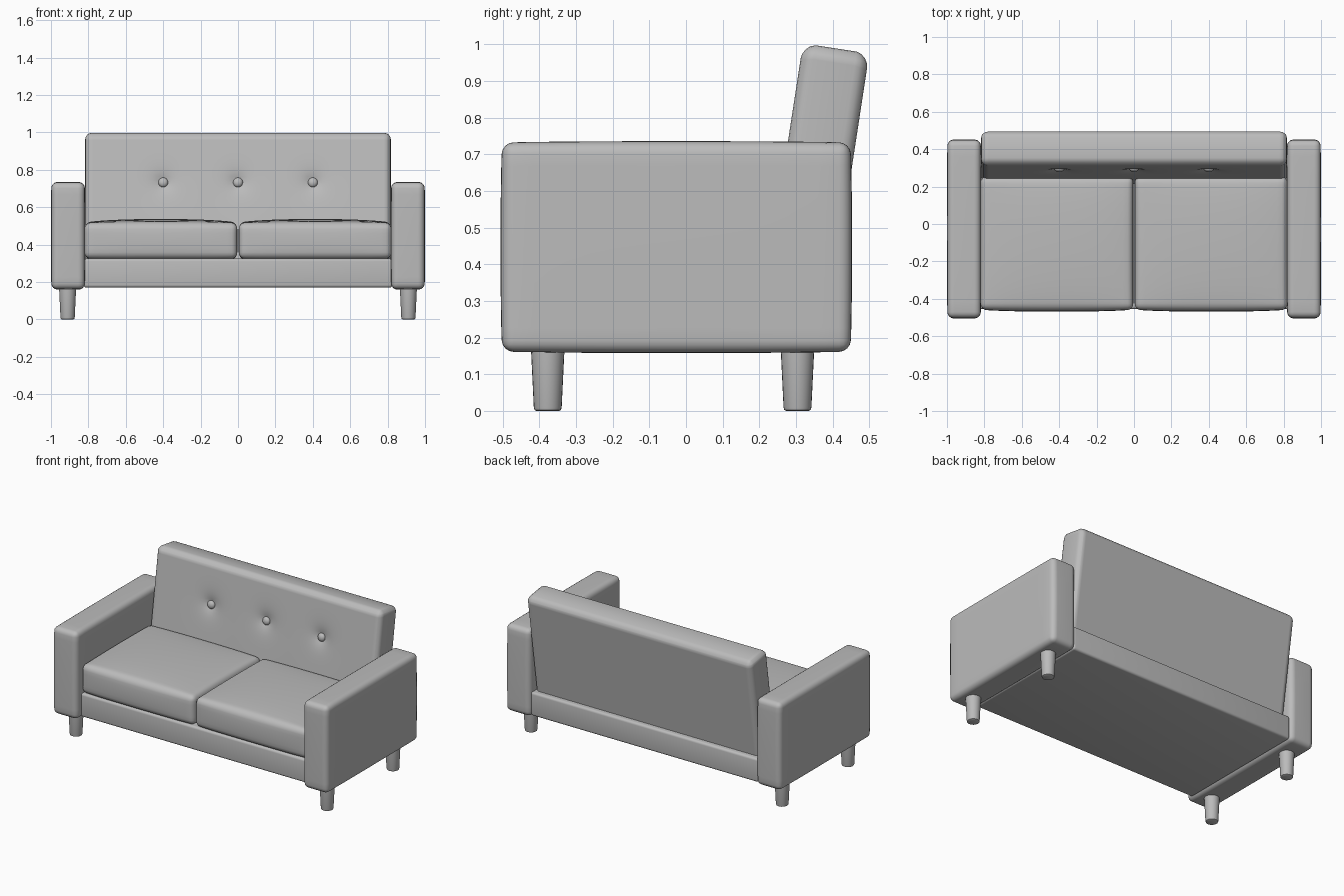
import bpy, bmesh, math
from mathutils import Vector, Matrix

if "Cube" in bpy.data.objects:
    bpy.data.objects.remove(bpy.data.objects["Cube"])

fabric = bpy.data.materials.new("grey fabric")
fabric.diffuse_color = (0.5, 0.5, 0.5, 1)
fabric.use_nodes = True
fabric.node_tree.nodes["Principled BSDF"].inputs["Base Color"].default_value = fabric.diffuse_color


def finish(bm, name):
    mesh = bpy.data.meshes.new(name)
    bmesh.ops.recalc_face_normals(bm, faces=bm.faces)
    bm.to_mesh(mesh)
    bm.free()
    mesh.materials.append(fabric)
    ob = bpy.data.objects.new(name, mesh)
    bpy.context.collection.objects.link(ob)
    bpy.ops.object.select_all(action='DESELECT')
    ob.select_set(True)
    bpy.context.view_layer.objects.active = ob
    bpy.ops.object.shade_smooth_by_angle(angle=math.radians(35))
    return ob


def soft_box(lo, hi, radius, cuts=(0, 0, 0)):
    """Rounded box, sliced evenly along each axis so it can be shaped."""
    lo, hi = Vector(lo), Vector(hi)
    bm = bmesh.new()
    bmesh.ops.create_cube(bm, size=1)
    for v in bm.verts:
        v.co = (lo + hi) / 2 + v.co * (hi - lo)
    bmesh.ops.bevel(bm, geom=bm.edges[:], offset=radius, segments=4,
                    profile=0.5, affect='EDGES')
    for axis in range(3):
        normal = Vector([float(axis == i) for i in range(3)])
        for k in range(cuts[axis]):
            p = lo + (hi - lo) * (k + 1) / (cuts[axis] + 1)
            bmesh.ops.bisect_plane(bm, geom=bm.verts[:] + bm.edges[:] + bm.faces[:],
                                   plane_co=p, plane_no=normal, dist=1e-5)
    return bm


def bulge(bm, lo, hi, amounts):
    """Push each side outward in the middle, fading to nothing at its edges."""
    mid, half = (Vector(lo) + Vector(hi)) / 2, (Vector(hi) - Vector(lo)) / 2
    for v in bm.verts:
        u = [(v.co[i] - mid[i]) / half[i] for i in range(3)]
        for i in range(3):
            j, k = (i + 1) % 3, (i + 2) % 3
            v.co[i] += amounts[i] * u[i] * max(0, 1 - u[j] ** 2) ** 0.5 * max(0, 1 - u[k] ** 2) ** 0.5


# seat base
finish(soft_box((-0.825, -0.455, 0.17), (0.825, 0.435, 0.325), 0.015), "seat_base")

for side, label in ((-1, "left"), (1, "right")):
    # armrest
    x0, x1 = sorted((side * 0.82, side * 0.997))
    lo, hi = (x0, -0.5, 0.163), (x1, 0.447, 0.731)
    bm = soft_box(lo, hi, 0.03, (4, 10, 8))
    bulge(bm, lo, hi, (0.003, 0.006, 0.005))
    finish(bm, label + "_armrest")

    # seat cushion
    x0, x1 = sorted((side * 0.004, side * 0.82))
    lo, hi = (x0, -0.455, 0.328), (x1, 0.25, 0.513)
    bm = soft_box(lo, hi, 0.03, (14, 14, 6))
    bulge(bm, lo, hi, (0.0, 0.014, 0.024))
    for v in bm.verts:                      # underside stays flat on the base
        v.co.z = max(v.co.z, 0.325)
    finish(bm, label + "_seat_cushion")

    # tapered legs
    for y, end in ((-0.377, "front"), (0.304, "back")):
        bm = bmesh.new()
        ring = None
        for r, z in ((0.030, 0), (0.036, 0.003), (0.038, 0.010), (0.046, 0.175)):
            new = [bm.verts.new((side * 0.911 + r * math.cos(a), y + r * math.sin(a), z))
                   for a in (math.tau * i / 24 for i in range(24))]
            if ring:
                for i in range(24):
                    j = (i + 1) % 24
                    bm.faces.new((ring[i], ring[j], new[j], new[i]))
            else:
                bm.faces.new(new)
            ring = new
        bm.faces.new(ring)
        finish(bm, f"{label}_{end}_leg")

# tilted backrest, dimpled around three buttons
BUTTONS = (-0.4, 0.0, 0.4)
tilt = Matrix.Translation((0, 0.278, 0.735)) @ Matrix.Rotation(math.radians(-8.7), 4, 'X')
lo, hi = (-0.817, 0, -0.46), (0.817, 0.183, 0.265)
bm = soft_box(lo, hi, 0.035, (80, 0, 36))
for v in bm.verts:
    if v.co.y < 0.01:
        for bx in BUTTONS:
            d = math.hypot(v.co.x - bx, v.co.z)
            v.co.y += 0.035 * math.exp(-d / 0.04)
    elif v.co.z > 0.2:                      # gently crowned top
        v.co.z += 0.01 * math.sin(math.pi * v.co.y / 0.183)
bm.transform(tilt)
finish(bm, "backrest")

# buttons
for n, bx in enumerate(BUTTONS):
    bm = bmesh.new()
    bmesh.ops.create_uvsphere(bm, u_segments=20, v_segments=12, radius=0.026)
    for v in bm.verts:
        v.co.y *= 0.7
        v.co += Vector((bx, 0.018, 0))
    bm.transform(tilt)
    finish(bm, f"button_{n + 1}")
